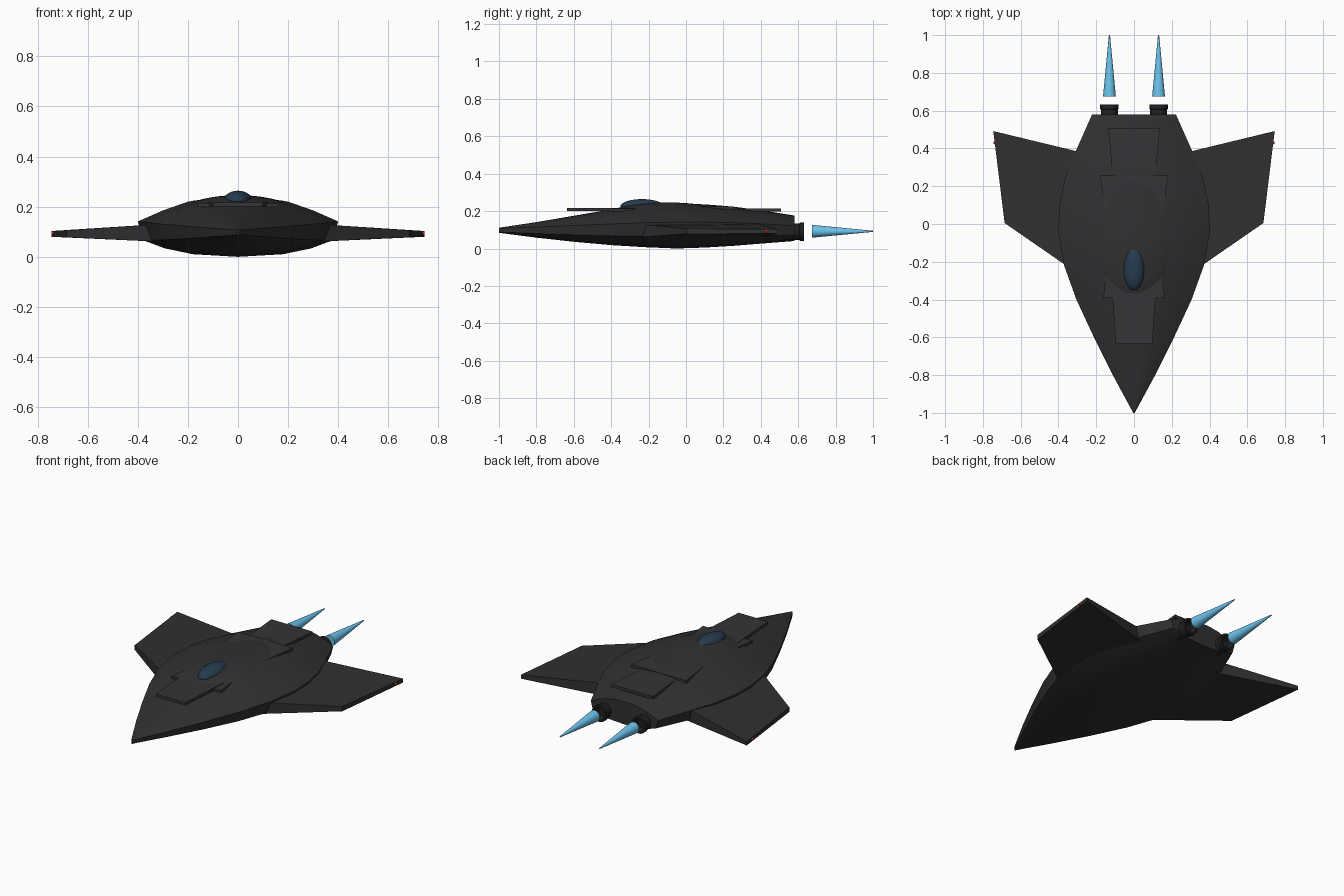
import bpy, bmesh, math
from mathutils import Matrix

if "Cube" in bpy.data.objects:
    bpy.data.objects.remove(bpy.data.objects["Cube"])


def material(name, rgb):
    m = bpy.data.materials.new(name)
    m.diffuse_color = (*rgb, 1)
    m.use_nodes = True
    m.node_tree.nodes["Principled BSDF"].inputs["Base Color"].default_value = m.diffuse_color
    return m


HULL = material("hull_dark", (0.03, 0.03, 0.032))
PANEL = material("panel_dark", (0.035, 0.035, 0.038))
METAL = material("nozzle_dark", (0.015, 0.015, 0.017))
GLASS = material("canopy_blue", (0.02, 0.045, 0.08))
GLOW = material("exhaust_blue", (0.15, 0.55, 0.85))
RED = material("light_red", (0.8, 0.03, 0.02))


def finish(bm, name, mat, smooth=None):
    bmesh.ops.recalc_face_normals(bm, faces=bm.faces)
    me = bpy.data.meshes.new(name)
    bm.to_mesh(me)
    bm.free()
    me.materials.append(mat)
    ob = bpy.data.objects.new(name, me)
    bpy.context.collection.objects.link(ob)
    if smooth:
        bpy.ops.object.select_all(action='DESELECT')
        ob.select_set(True)
        bpy.context.view_layer.objects.active = ob
        bpy.ops.object.shade_smooth_by_angle(angle=math.radians(smooth))
    return ob


def loft(rings, name, mat, smooth=None):
    bm = bmesh.new()
    loops = [[bm.verts.new(p) for p in r] for r in rings]
    n = len(loops[0])
    for a, b in zip(loops, loops[1:]):
        for i in range(n):
            j = (i + 1) % n
            bm.faces.new((a[i], a[j], b[j], b[i]))
    bm.faces.new(loops[0])
    bm.faces.new(loops[-1])
    return finish(bm, name, mat, smooth)


def plate(name, y0, w0, y1, w1, z0, z1):
    outline = [(-w0, y0), (w0, y0), (w1, y1), (-w1, y1)]
    return loft([[(x, y, z) for x, y in outline] for z in (z0, z1)], name, PANEL)


def ellipsoid(name, centre, radii, mat):
    bm = bmesh.new()
    bmesh.ops.create_uvsphere(bm, u_segments=32, v_segments=16, radius=1,
                              matrix=Matrix.Translation(centre) @ Matrix.Diagonal((*radii, 1)))
    return finish(bm, name, mat, 40)


def tube(name, x, z, profile, mat, n=24):
    rings = [[(x + r * math.cos(2 * math.pi * i / n), y, z + r * math.sin(2 * math.pi * i / n))
              for i in range(n)] for y, r in profile]
    return loft(rings, name, mat, 35)


# Fuselage stations: y, half width, top z, chine z, lower edge z, bottom z
stations = [
    (-1.0, 0.004, 0.111, 0.107, 0.088, 0.084),
    (-0.8, 0.112, 0.141, 0.115, 0.080, 0.058),
    (-0.6, 0.212, 0.175, 0.123, 0.073, 0.036),
    (-0.4, 0.305, 0.209, 0.131, 0.068, 0.018),
    (-0.22, 0.370, 0.230, 0.138, 0.066, 0.007),
    (-0.05, 0.400, 0.241, 0.141, 0.065, 0.000),
    (0.1, 0.396, 0.236, 0.141, 0.066, 0.005),
    (0.25, 0.363, 0.224, 0.138, 0.067, 0.014),
    (0.4, 0.302, 0.205, 0.132, 0.069, 0.026),
    (0.58, 0.222, 0.176, 0.122, 0.072, 0.040),
]
upper = [(0.25, 0.95), (0.5, 0.79), (0.75, 0.44)]
lower = [(0.73, 0.48), (0.45, 0.84)]
rings = []
for y, w, zt, zc, zl, zb in stations:
    half = [(w * u, zc + (zt - zc) * h) for u, h in upper] + [(w, zc), (w * 0.94, zl)]
    half += [(w * u, zl + (zb - zl) * h) for u, h in lower]
    ring = [(0, zt)] + half + [(0, zb)] + [(-x, z) for x, z in reversed(half)]
    rings.append([(x, y, z) for x, z in ring])
loft(rings, "fuselage", HULL, 30)

# Raised spine and cockpit bubble
ellipsoid("spine_dome", (0, -0.1, 0.18), (0.22, 0.32, 0.066), HULL)
ellipsoid("canopy", (0, -0.235, 0.225), (0.056, 0.116, 0.039), GLASS)

# Flat armour panels on the upper surface
plate("nose_panel", -0.635, 0.097, -0.3, 0.12, 0.200, 0.216)
plate("nose_cross_panel", -0.392, 0.163, -0.2, 0.14, 0.198, 0.213)
plate("mid_panel", 0.03, 0.15, 0.256, 0.18, 0.207, 0.225)
plate("tail_panel", 0.2, 0.108, 0.508, 0.136, 0.198, 0.215)

for s, side in ((1, "right"), (-1, "left")):
    # Tapered wing from root to tip; x, y, lower z, upper z
    corners = [(0.20, -0.33, 0.055, 0.138), (0.685, 0.005, 0.078, 0.106),
               (0.745, 0.492, 0.080, 0.103), (0.20, 0.36, 0.055, 0.138)]
    loft([[(s * c[0], c[1], c[k]) for c in corners] for k in (2, 3)], side + "_wing", HULL)

    # Wingtip light
    ellipsoid(side + "_wingtip_light", (s * 0.738, 0.43, 0.095), (0.007, 0.008, 0.008), RED)

    # Engine nozzle with rim and recessed mouth
    tube(side + "_nozzle", s * 0.13, 0.089,
         [(0.44, 0.044), (0.605, 0.044), (0.61, 0.049), (0.632, 0.049),
          (0.632, 0.038), (0.59, 0.034)], METAL)

    # Exhaust flame
    tube(side + "_exhaust_flame", s * 0.13, 0.092, [(0.675, 0.034), (1.0, 0.003)], GLOW)
